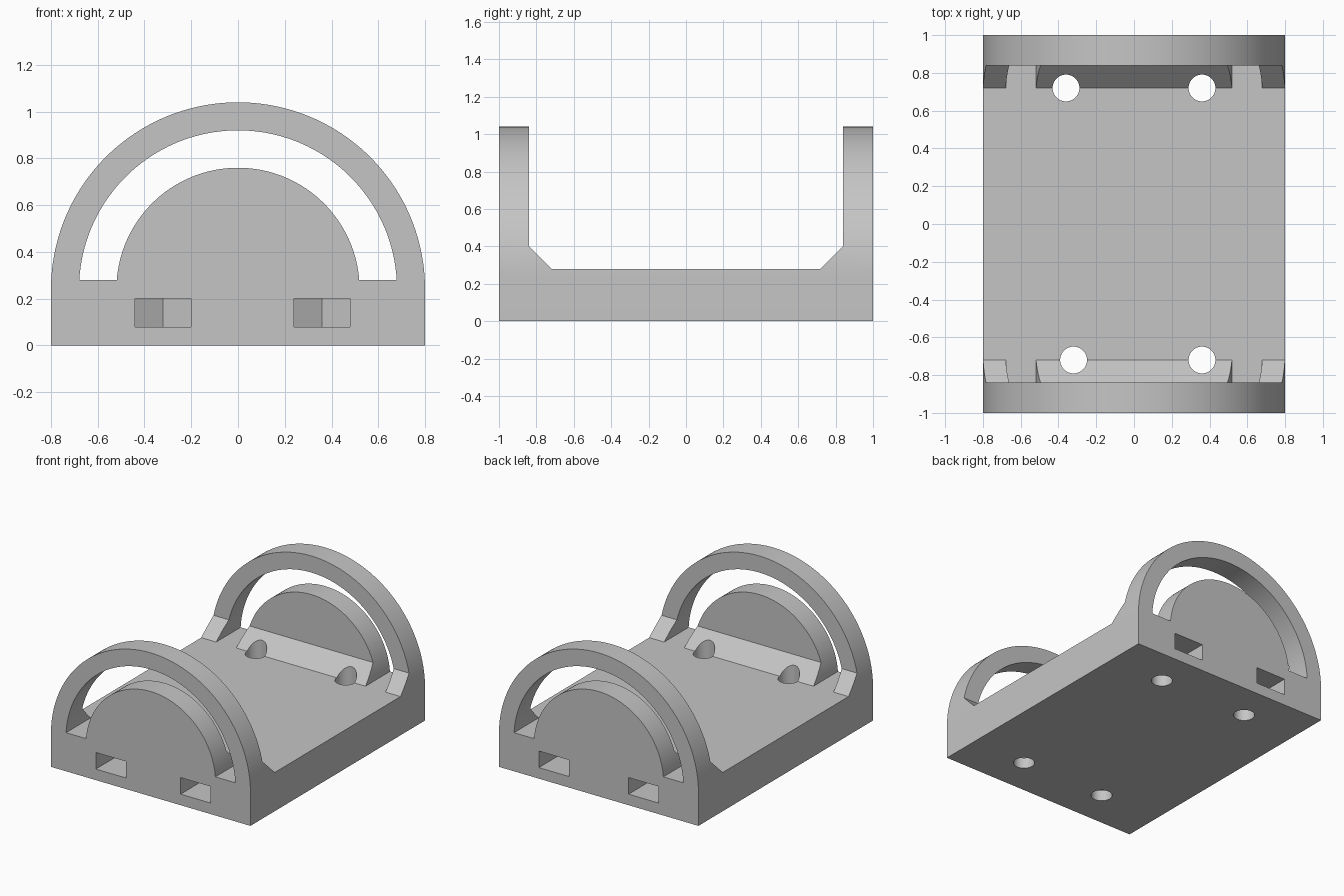
import bpy
import math
from mathutils import Vector

cube = bpy.data.objects.get("Cube")
if cube:
    bpy.data.objects.remove(cube, do_unlink=True)

FLOOR = 0.28      # top of the base slab
ARCH_Z = 0.24     # centre height of the arches
HOLE_Y = 0.72

grey = bpy.data.materials.new("light grey")
grey.use_nodes = True
colour = (0.56, 0.56, 0.56, 1)
grey.diffuse_color = colour
grey.node_tree.nodes["Principled BSDF"].inputs["Base Color"].default_value = colour


def prism(name, profile, start, end, place):
    """Extrude a closed 2D profile from start to end; place(u, v, w) gives x, y, z."""
    n = len(profile)
    verts = [place(u, v, w) for w in (start, end) for u, v in profile]
    faces = [list(range(n))[::-1], list(range(n, 2 * n))]
    faces += [[i, (i + 1) % n, n + (i + 1) % n, n + i] for i in range(n)]
    mesh = bpy.data.meshes.new(name)
    mesh.from_pydata(verts, [], faces)
    # Turn the shell outwards if the profile was wound the other way
    volume = sum(Vector(verts[f[0]]).dot(Vector(verts[a]).cross(Vector(verts[b])))
                 for f in faces for a, b in zip(f[1:], f[2:]))
    if volume < 0:
        mesh.flip_normals()
    mesh.materials.append(grey)
    obj = bpy.data.objects.new(name, mesh)
    bpy.context.collection.objects.link(obj)
    return obj


def along_y(u, v, w):
    return (u, w, v)


def along_x(u, v, w):
    return (w, u, v)


def along_z(u, v, w):
    return (u, v, w)


def arc(radius, start, end, steps, cx=0, cy=0):
    angles = [start + (end - start) * i / steps for i in range(steps + 1)]
    return [(cx + radius * math.cos(a), cy + radius * math.sin(a)) for a in angles]


def cut(target, cutter):
    cutter.hide_render = True
    mod = target.modifiers.new("cut", 'BOOLEAN')
    mod.operation = 'DIFFERENCE'
    mod.solver = 'EXACT'
    mod.object = cutter
    bpy.context.view_layer.objects.active = target
    bpy.ops.object.modifier_apply(modifier=mod.name)
    bpy.data.objects.remove(cutter, do_unlink=True)


# Body: arch-shaped block running the full length
outline = [(-0.8, 0), (0.8, 0)] + arc(0.8, 0, math.pi, 96, cy=ARCH_Z)
body = prism("cradle_body", outline, -1, 1, along_y)

# Channel between the end walls, with chamfered feet
half = [(HOLE_Y, FLOOR), (0.84, 0.40), (0.84, 1.3)]
channel = half + [(-y, z) for y, z in reversed(half)]
cut(body, prism("channel_cutter", channel, -1, 1, along_x))

# Curved slot separating each hoop from its inner disc
outer_a, inner_a = (math.asin((FLOOR - ARCH_Z) / r) for r in (0.68, 0.52))
slot = arc(0.68, outer_a, math.pi - outer_a, 80, cy=ARCH_Z)
slot += arc(0.52, math.pi - inner_a, inner_a, 80, cy=ARCH_Z)
for side in (-1, 1):
    cut(body, prism("slot_cutter", slot, side * 0.6, side * 1.1, along_y))

# Screw holes, each with a pointed nut pocket opening on the end face
for x, side in ((-0.32, -1), (0.36, -1), (-0.36, 1), (0.36, 1)):
    y = side * HOLE_Y
    pocket = [(x - 0.12, side * 1.1), (x - 0.12, y - side * 0.068),
              (x, y - side * 0.137),
              (x + 0.12, y - side * 0.068), (x + 0.12, side * 1.1)]
    cut(body, prism("pocket_cutter", pocket, 0.08, 0.20, along_z))
    circle = arc(0.071, 0, 2 * math.pi, 40, x, y)[:-1]
    cut(body, prism("hole_cutter", circle, -0.1, 0.6, along_z))

# Smooth curves, crisp edges
bpy.ops.object.select_all(action='DESELECT')
body.select_set(True)
bpy.context.view_layer.objects.active = body
bpy.ops.object.shade_smooth_by_angle(angle=math.radians(25))
